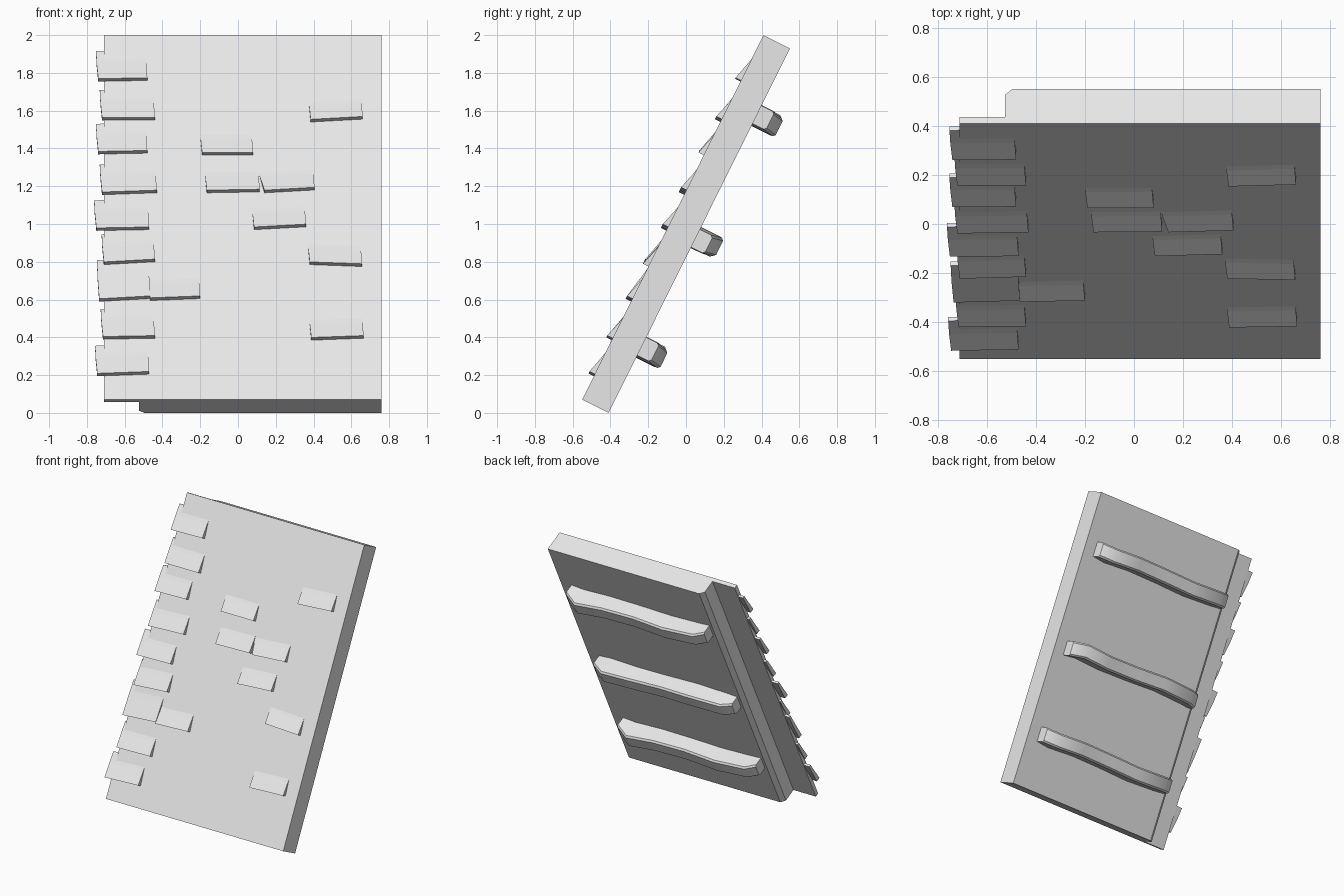
import bpy
import bmesh
import math
from mathutils import Matrix, Vector

if "Cube" in bpy.data.objects:
    bpy.data.objects.remove(bpy.data.objects["Cube"])

# One plain grey for the whole model
GREY = (0.8, 0.8, 0.8, 1)
grey = bpy.data.materials.new("plain grey")
grey.use_nodes = True
grey.diffuse_color = GREY
grey.node_tree.nodes["Principled BSDF"].inputs["Base Color"].default_value = GREY

# Slope frame: X across, V up the slope, W out of the front face
ALONG = Vector((0, 0.4455, 0.8953))
OUT = Vector((0, -0.8953, 0.4455))
FOOT = Vector((0, -0.55, 0.07))
LENGTH = 2.155
BACK = -0.157
SLOPE = Matrix((
    (1, 0, 0, FOOT.x),
    (0, ALONG.y, OUT.y, FOOT.y),
    (0, ALONG.z, OUT.z, FOOT.z),
    (0, 0, 0, 1)))


def loft(name, rings, smooth=False):
    """Join equal-sized rings of (x, v, w) points into a closed solid."""
    bm = bmesh.new()
    loops = [[bm.verts.new(SLOPE @ Vector(p)) for p in ring] for ring in rings]
    for a, b in zip(loops, loops[1:]):
        for i in range(len(a)):
            j = (i + 1) % len(a)
            bm.faces.new((a[i], a[j], b[j], b[i]))
    bm.faces.new(loops[0])
    bm.faces.new(loops[-1])
    bmesh.ops.recalc_face_normals(bm, faces=bm.faces)
    mesh = bpy.data.meshes.new(name)
    bm.to_mesh(mesh)
    bm.free()
    mesh.materials.append(grey)
    obj = bpy.data.objects.new(name, mesh)
    bpy.context.collection.objects.link(obj)
    if smooth:
        bpy.ops.object.select_all(action='DESELECT')
        obj.select_set(True)
        bpy.context.view_layer.objects.active = obj
        bpy.ops.object.shade_smooth_by_angle(angle=math.radians(35))
    return obj


# Thick panel with a thin flange and chamfered corner on its right side
profile = [(-0.71, 0), (0.76, 0), (0.76, BACK), (-0.495, BACK),
           (-0.525, -0.13), (-0.525, -0.03), (-0.71, -0.03)]
loft("roof_panel", [[(x, v, w) for x, w in profile] for v in (0, LENGTH)])


def slope_v(z):
    return (z - FOOT.z) / ALONG.z


def shingle(name, x0, x1, z0, z1, height=0.17, lean=0.012):
    """Tilted slab: lower edge stands proud, upper edge sinks into the panel."""
    rings = []
    for t, front, back, flare in ((0, 0.032, -0.002, 0),
                                  (0.55, 0.006, -0.02, 0.7),
                                  (1, -0.012, -0.03, 1)):
        xa, xb = x0 - lean * flare, x1 - 0.008 * flare
        va, vb = slope_v(z0) + height * t, slope_v(z1) + height * t
        rings.append([(xa, va, front), (xb, vb, front),
                      (xb, vb, back), (xa, va, back)])
    loft(name, rings)


# Edge shingles: left x, right x, height of lower left and right corners
edge = [(-0.74, -0.48, 1.755, 1.76), (-0.72, -0.44, 1.55, 1.55),
        (-0.74, -0.48, 1.37, 1.375), (-0.72, -0.43, 1.155, 1.165),
        (-0.75, -0.47, 0.965, 0.97), (-0.71, -0.44, 0.785, 0.8),
        (-0.735, -0.465, 0.59, 0.605), (-0.715, -0.44, 0.39, 0.395),
        (-0.745, -0.47, 0.195, 0.205)]
for n, spec in enumerate(edge):
    shingle(f"edge_shingle_{n + 1}", *spec, height=0.25 if n == 6 else 0.185)

# Loose shingles scattered over the face
loose = [(-0.19, 0.08, 1.365, 1.365), (-0.165, 0.115, 1.165, 1.17),
         (0.085, 0.36, 0.97, 0.985), (0.385, 0.66, 1.54, 1.555),
         (0.38, 0.657, 0.785, 0.775), (0.388, 0.665, 0.385, 0.395),
         (-0.465, -0.2, 0.595, 0.605)]
for n, spec in enumerate(loose):
    shingle(f"loose_shingle_{n + 1}", *spec)
shingle("leaning_shingle", 0.14, 0.405, 1.165, 1.18, lean=0.035)

# Rough-hewn battens on the back: x, depth, sideways drift
stations = [(-0.475, 0.075, 0.012), (-0.4, 0.115, 0.005), (-0.15, 0.125, -0.006),
            (0.1, 0.115, 0.004), (0.35, 0.122, 0.008), (0.57, 0.137, -0.004),
            (0.67, 0.078, 0.008)]


def batten(name, centre, flip):
    rings = []
    for x, depth, drift in stations:
        v, half = centre + drift * flip, 0.053
        top, cut = BACK - depth, 0.012
        rings.append([(x, v - half, BACK + 0.02), (x, v - half, top + cut),
                      (x, v - half + cut, top), (x, v + half - cut, top),
                      (x, v + half, top + cut), (x, v + half, BACK + 0.02)])
    loft(name, rings, smooth=True)


for label, centre, flip in (("upper", 1.755, 1), ("middle", 1.04, -1), ("lower", 0.385, 1)):
    batten(label + "_batten", centre, flip)
